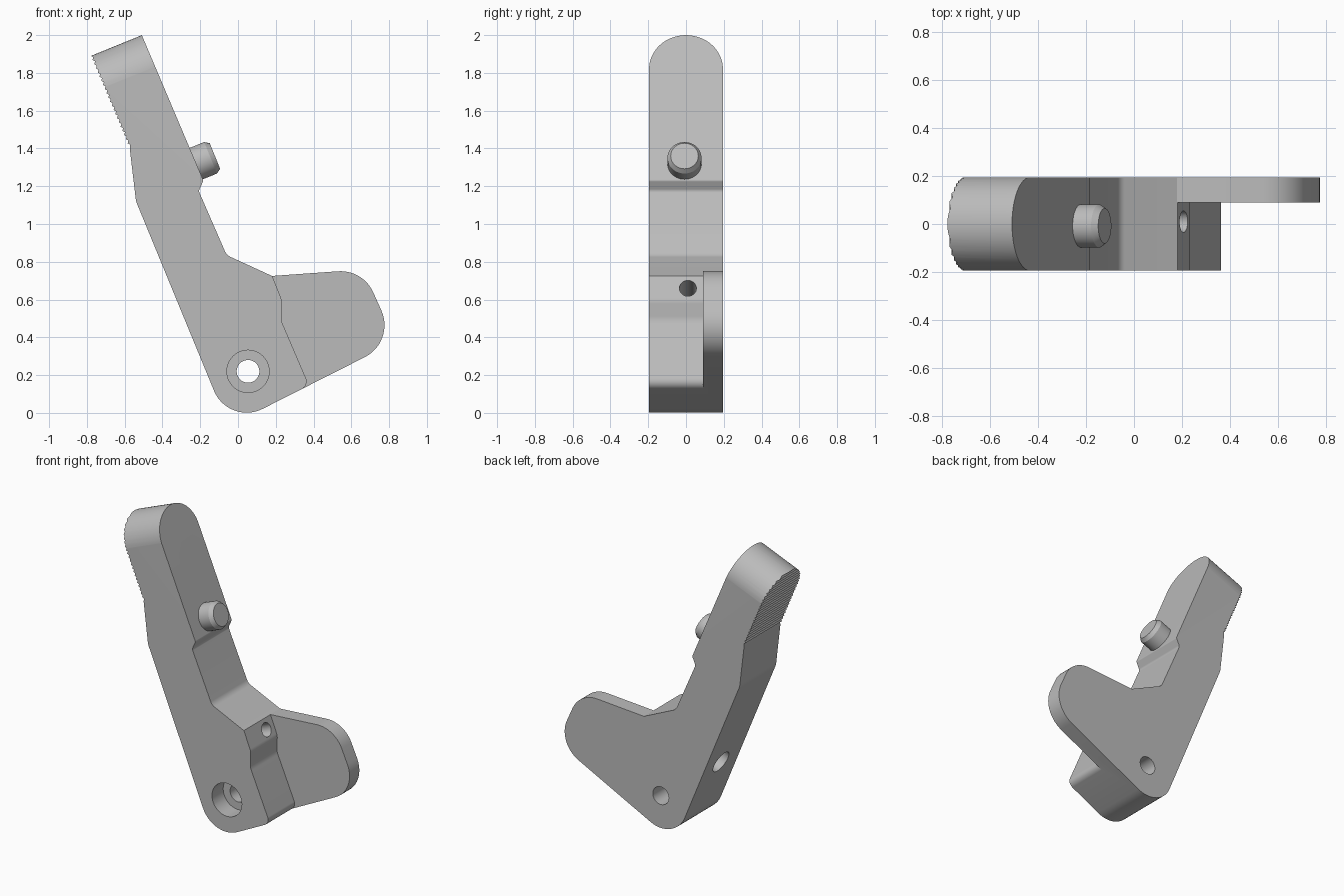
import bpy, bmesh, math
from mathutils import Vector, Matrix

cube = bpy.data.objects.get("Cube")
if cube:
    bpy.data.objects.remove(cube, do_unlink=True)

grey = bpy.data.materials.new("plain_grey")
grey.use_nodes = True
grey.diffuse_color = (0.5, 0.5, 0.5, 1)
grey.node_tree.nodes["Principled BSDF"].inputs["Base Color"].default_value = (0.5, 0.5, 0.5, 1)

HALF = 0.195                                   # half thickness of the lever
ACROSS = Vector((0.926, 0, 0.377)).normalized()  # square to the handle
ALONG = Vector((-ACROSS.z, 0, ACROSS.x))         # up the handle


def rounded(corners, steps=14):
    """Turn (x, z, radius) corners into an outline with tangent arcs."""
    out = []
    for i, (x, z, r) in enumerate(corners):
        p = Vector((x, z))
        if r == 0:
            out.append(p)
            continue
        a = (Vector(corners[i - 1][:2]) - p).normalized()
        b = (Vector(corners[(i + 1) % len(corners)][:2]) - p).normalized()
        half = a.angle(b) / 2
        centre = p + (a + b).normalized() * (r / math.sin(half))
        start = p + a * (r / math.tan(half)) - centre
        end = p + b * (r / math.tan(half)) - centre
        turn = math.atan2(start.x * end.y - start.y * end.x, start.dot(end))
        for k in range(steps + 1):
            out.append(centre + Matrix.Rotation(turn * k / steps, 2) @ start)
    return out


def make(name, bm):
    bmesh.ops.recalc_face_normals(bm, faces=bm.faces)
    mesh = bpy.data.meshes.new(name)
    bm.to_mesh(mesh)
    bm.free()
    mesh.materials.append(grey)
    ob = bpy.data.objects.new(name, mesh)
    bpy.context.collection.objects.link(ob)
    return ob


def prism(name, outline, y0, y1):
    bm = bmesh.new()
    face = bm.faces.new([bm.verts.new((p[0], y0, p[1])) for p in outline])
    ext = bmesh.ops.extrude_face_region(bm, geom=[face])
    moved = [v for v in ext["geom"] if isinstance(v, bmesh.types.BMVert)]
    bmesh.ops.translate(bm, verts=moved, vec=(0, y1 - y0, 0))
    return make(name, bm)


def rod(name, start, end, r1, r2=None):
    start, end = Vector(start), Vector(end)
    axis = end - start
    bm = bmesh.new()
    bmesh.ops.create_cone(bm, cap_ends=True, segments=48, radius1=r1,
                          radius2=r1 if r2 is None else r2, depth=axis.length)
    turn = axis.to_track_quat('Z', 'Y').to_matrix().to_4x4()
    bm.transform(Matrix.Translation((start + end) / 2) @ turn)
    return make(name, bm)


def boolean(target, tool, operation):
    tool.hide_render = True
    mod = target.modifiers.new(tool.name, 'BOOLEAN')
    mod.operation, mod.solver, mod.object = operation, 'EXACT', tool
    bpy.context.view_layer.update()
    bpy.context.view_layer.objects.active = target
    bpy.ops.object.modifier_apply(modifier=mod.name)
    bpy.data.objects.remove(tool, do_unlink=True)


# Grip teeth on the back of the handle
top, low = Vector((-0.78, 1.89)), Vector((-0.575, 1.405))
teeth = []
count = 22
for i in range(count):
    p = top.lerp(low, i / count)
    q = top.lerp(low, (i + 0.5) / count)
    teeth += [(p.x, p.y, 0), (q.x + 0.009, q.y + 0.004, 0)]

# Lever body: handle, pivot boss and ear in one outline
corners = [(-0.521, 2.028, 0), (-0.791, 1.918, 0)] + teeth + [
    (-0.573, 1.40, 0.1), (-0.54, 1.12, 0.1), (-0.05, -0.07, 0.187),
    (0.833, 0.377, 0.19), (0.662, 0.759, 0.19), (0.18, 0.725, 0),
    (-0.06, 0.835, 0.06), (-0.208, 1.175, 0.025), (-0.183, 1.23, 0.015)]
lever = prism("lever_body", rounded(corners), -HALF, HALF)

# Step that thins the ear to a plate
step = [(0.14, 0.827, 0), (0.233, 0.595, 0.08), (0.228, 0.49, 0.1),
        (0.375, 0.148, 0.045), (0.2, 0.045, 0), (0.2, -0.3, 0),
        (1.2, -0.3, 0), (1.2, 0.827, 0)]
boolean(lever, prism("ear_step", rounded(step), -0.5, 0.09), 'DIFFERENCE')

# Rounded handle tip
w = HALF + 0.0005
tip = prism("tip_round", rounded([(-w, -0.6, 0), (w, -0.6, 0),
            (w, 2.044, HALF), (-w, 2.044, HALF)], 20), -1.6, 1.6)
tip.matrix_world = Matrix((Vector((0, -1, 0)), ACROSS, ALONG)).transposed().to_4x4()
boolean(lever, tip, 'INTERSECT')

# Pivot hole with counterbore, and ear hole
for name, x, z, r, y1 in (("pivot_hole", 0.053, 0.22, 0.06, 0.5),
                          ("pivot_counterbore", 0.053, 0.22, 0.112, -0.075),
                          ("ear_hole", 0.5, 0.55, 0.117, 0.5)):
    boolean(lever, rod(name, (x, -0.5, z), (x, y1, z), r), 'DIFFERENCE')

# Cross hole through the body, wider at the back
mouth = Vector((0.208, 0.01, 0.66))
boolean(lever, rod("cross_hole", mouth + ACROSS * 0.1, mouth - ACROSS * 0.8, 0.045), 'DIFFERENCE')
boolean(lever, rod("cross_counterbore", mouth - ACROSS * 0.35, mouth - ACROSS * 0.8, 0.075), 'DIFFERENCE')

# Stop pin with chamfered end
end = Vector((-0.122, -0.008, 1.36))
shoulder = end - ACROSS * 0.025
pin = rod("stop_pin", shoulder - ACROSS * 0.16, shoulder, 0.09)
chamfer = rod("stop_pin_chamfer", shoulder, end, 0.09, 0.073)

# Smooth curved walls, keep real edges sharp
for ob in (lever, pin, chamfer):
    bpy.ops.object.select_all(action='DESELECT')
    ob.select_set(True)
    bpy.context.view_layer.objects.active = ob
    bpy.ops.object.shade_smooth_by_angle(angle=math.radians(20))
